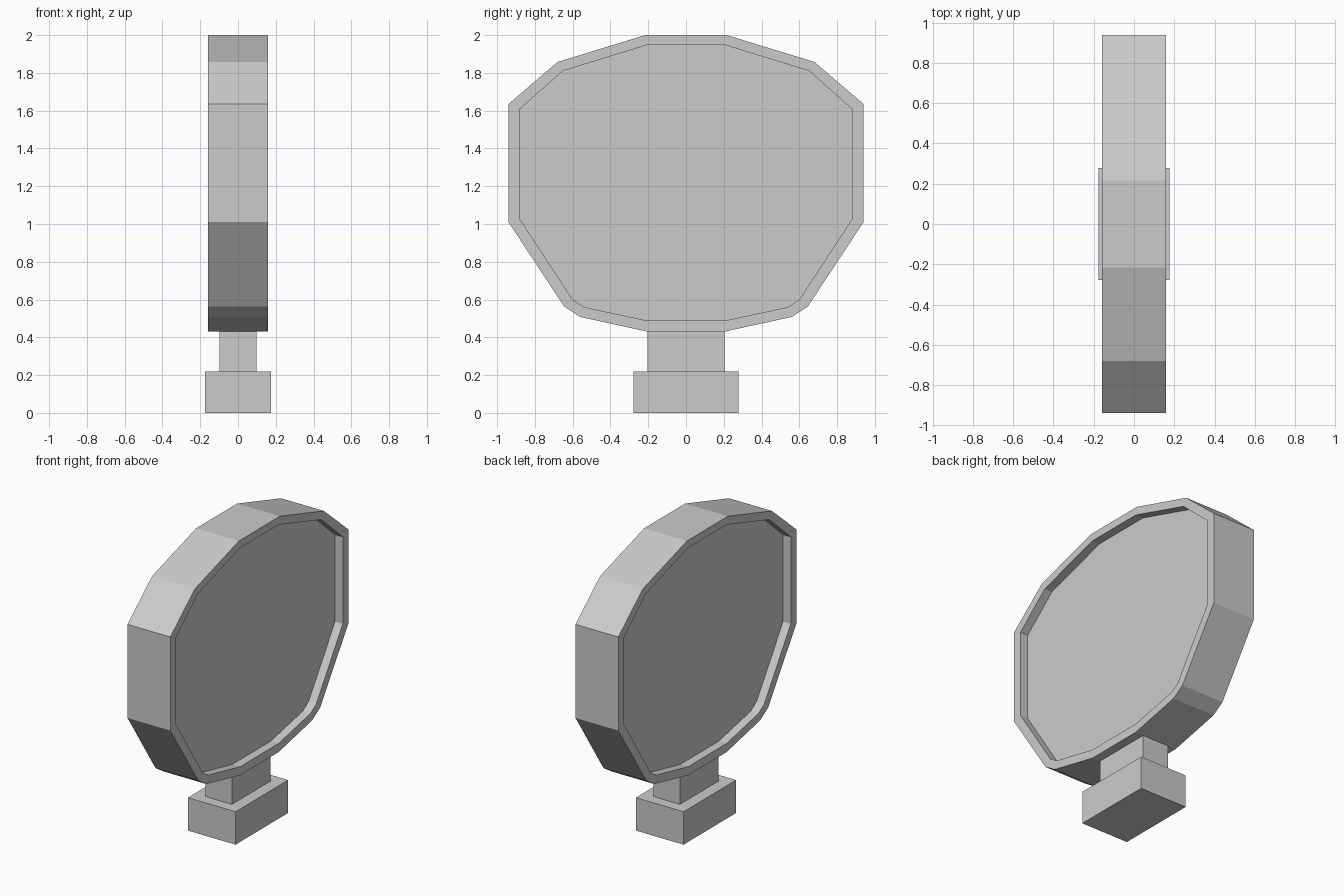
import bpy, bmesh

if "Cube" in bpy.data.objects:
    bpy.data.objects.remove(bpy.data.objects["Cube"])


def mirrored(half):
    # Half outline in (y, z), top to bottom, completed across y = 0
    return half + [(-y, z) for y, z in reversed(half)]


def make_object(name, bm):
    bmesh.ops.recalc_face_normals(bm, faces=bm.faces)
    mesh = bpy.data.meshes.new(name)
    bm.to_mesh(mesh)
    bm.free()
    obj = bpy.data.objects.new(name, mesh)
    bpy.context.collection.objects.link(obj)
    return obj


def loft_x(name, sections):
    # Joins (x, outline) sections in order and caps both ends
    bm = bmesh.new()
    rings = [[bm.verts.new((x, y, z)) for y, z in outline] for x, outline in sections]
    for a, b in zip(rings, rings[1:]):
        for i in range(len(a)):
            j = (i + 1) % len(a)
            bm.faces.new((a[i], a[j], b[j], b[i]))
    bm.faces.new(rings[0])
    bm.faces.new(rings[-1])
    return make_object(name, bm)


def box(name, hx, hy, z0, z1):
    outline = mirrored([(hy, z1), (hy, z0)])
    return loft_x(name, [(-hx, outline), (hx, outline)])


# Faceted sign panel with a raised rim around a recessed face on both sides
outer = mirrored([(0.215, 2.0), (0.68, 1.858), (0.94, 1.635), (0.94, 1.01),
                  (0.645, 0.563), (0.56, 0.508), (0.203, 0.43)])
inner = mirrored([(0.205, 1.948), (0.653, 1.81), (0.88, 1.608), (0.88, 1.027),
                  (0.6, 0.6), (0.54, 0.56), (0.203, 0.488)])
half_depth, recess = 0.158, 0.057
floor = half_depth - recess
loft_x("sign_panel", [(-floor, inner), (-half_depth, inner), (-half_depth, outer),
                      (half_depth, outer), (half_depth, inner), (floor, inner)])

# Short neck and foot block
box("neck", 0.098, 0.203, 0.22, 0.43)
box("foot", 0.176, 0.277, 0.0, 0.22)
